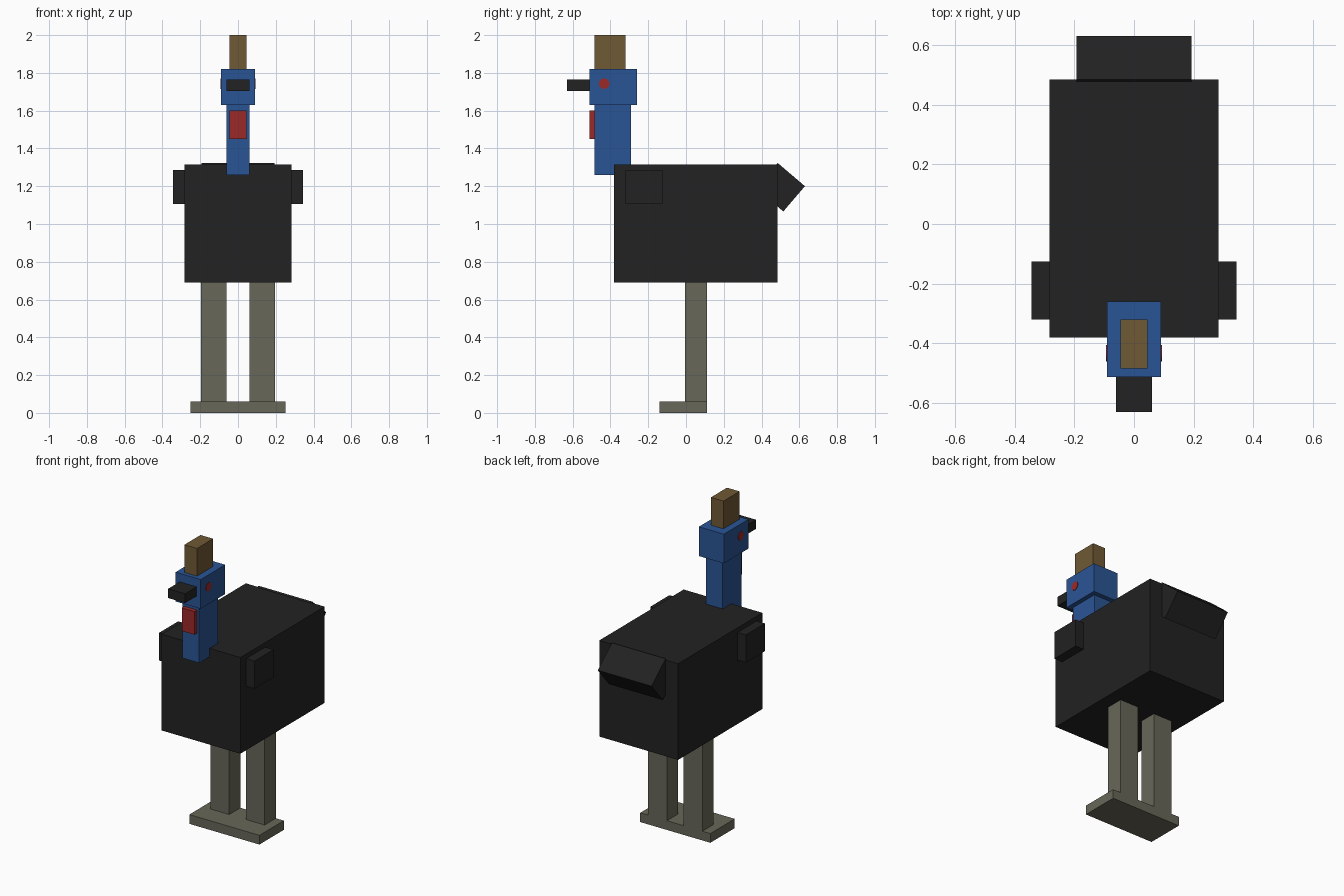
import bpy
import bmesh
from math import radians
from mathutils import Matrix, Vector

cube = bpy.data.objects.get("Cube")
if cube:
    bpy.data.objects.remove(cube, do_unlink=True)


def material(name, rgb):
    mat = bpy.data.materials.new(name)
    mat.use_nodes = True
    mat.diffuse_color = (*rgb, 1)
    mat.node_tree.nodes["Principled BSDF"].inputs["Base Color"].default_value = (*rgb, 1)
    return mat


black = material("charcoal_black", (0.016, 0.016, 0.016))
blue = material("skin_blue", (0.023, 0.09, 0.3))
red = material("wattle_red", (0.33, 0.022, 0.022))
brown = material("crest_brown", (0.16, 0.1, 0.035))
grey = material("leg_grey", (0.14, 0.135, 0.1))


def add_object(name, bm, mat):
    mesh = bpy.data.meshes.new(name)
    bm.to_mesh(mesh)
    bm.free()
    mesh.materials.append(mat)
    obj = bpy.data.objects.new(name, mesh)
    bpy.context.collection.objects.link(obj)
    return obj


def box(name, x, y, z, mat):
    """Box from its (low, high) range on each axis."""
    low, high = (Vector(corner) for corner in zip(x, y, z))
    bm = bmesh.new()
    bmesh.ops.create_cube(bm, size=1, matrix=Matrix.Diagonal((*(high - low), 1)))
    obj = add_object(name, bm, mat)
    obj.location = (low + high) / 2
    return obj


# Body and tilted tail
box("body", (-0.283, 0.283), (-0.38, 0.485), (0.69, 1.315), black)
tail = box("tail", (-0.193, 0.193), (0.405, 0.595), (1.107, 1.283), black)
tail.rotation_euler.x = radians(-40.5)

# Neck, head and face
box("neck", (-0.061, 0.061), (-0.485, -0.29), (1.26, 1.63), blue)
box("head", (-0.09, 0.09), (-0.512, -0.26), (1.63, 1.82), blue)
box("crest", (-0.045, 0.045), (-0.485, -0.32), (1.82, 2.0), brown)
box("beak", (-0.061, 0.061), (-0.63, -0.512), (1.705, 1.765), black)
box("wattle", (-0.045, 0.045), (-0.512, -0.485), (1.45, 1.6), red)

# Shared foot slab
box("foot_slab", (-0.252, 0.252), (-0.14, 0.11), (0, 0.06), grey)

# Paired parts
for side, s in (("left", 1), ("right", -1)):
    box(side + "_leg", sorted((s * 0.06, s * 0.195)), (-0.005, 0.11), (0.06, 0.69), grey)
    box(side + "_wing", sorted((s * 0.283, s * 0.343)), (-0.32, -0.125), (1.105, 1.285), black)

    # Thin round eye plate
    bm = bmesh.new()
    bmesh.ops.create_cone(bm, cap_ends=True, segments=16, radius1=0.028, radius2=0.028,
                          depth=0.006, matrix=Matrix.Rotation(radians(90), 4, "Y"))
    eye = add_object(side + "_eye", bm, red)
    eye.location = (s * 0.09, -0.433, 1.743)
